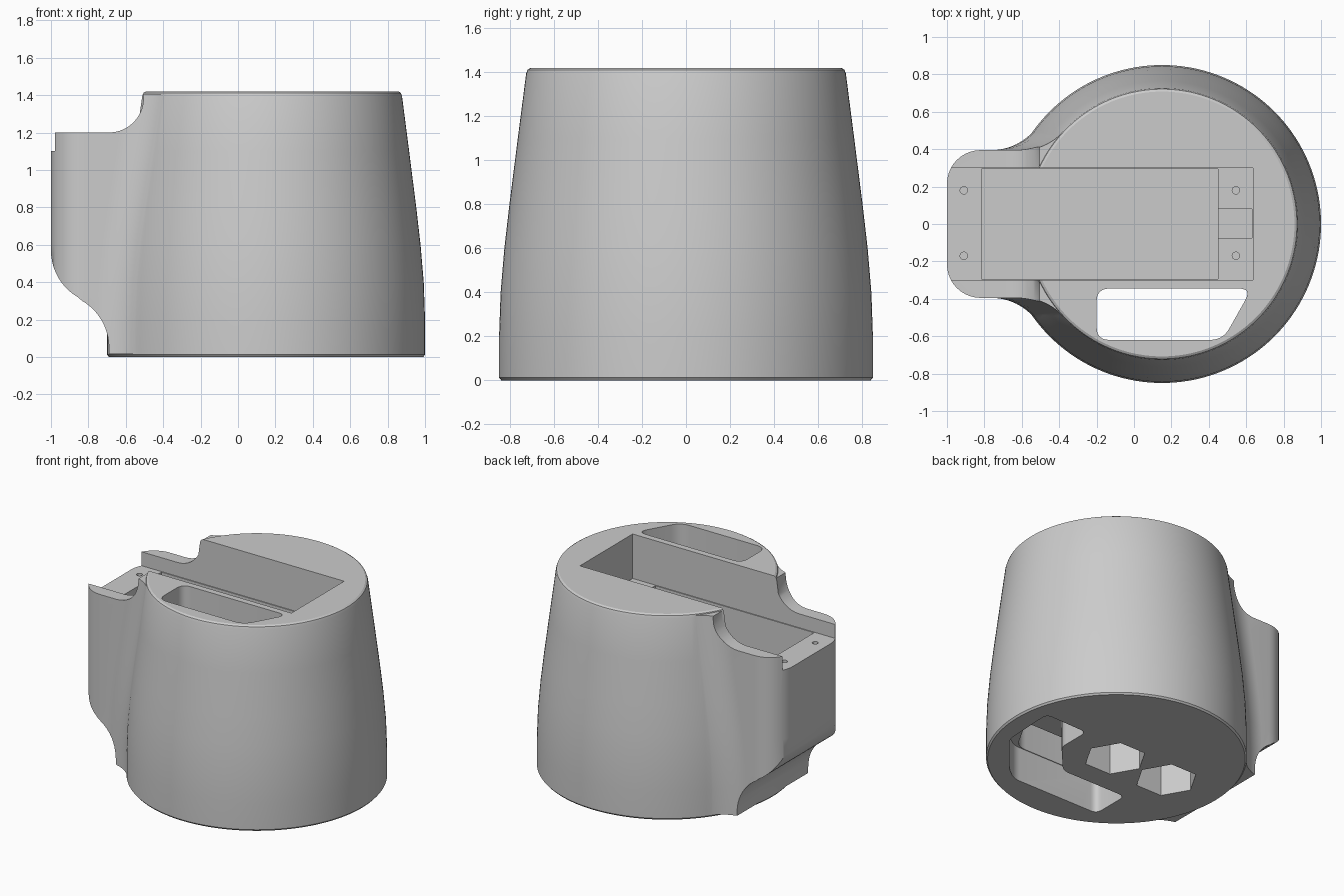
import bpy, bmesh, math
from mathutils import Vector

if "Cube" in bpy.data.objects:
    bpy.data.objects.remove(bpy.data.objects["Cube"])

CX, TOP = 0.15, 1.42
PROFILE = [(0, .84), (.012, .85), (.2, .85), (.4, .843), (.6, .826), (.8, .803),
           (1.1, .765), (1.395, .727), (1.412, .721), (TOP, .708)]

plastic = bpy.data.materials.new("grey plastic")
plastic.diffuse_color = (0.6, 0.6, 0.6, 1)
plastic.use_nodes = True
plastic.node_tree.nodes["Principled BSDF"].inputs["Base Color"].default_value = plastic.diffuse_color


def radius(z):
    for (z0, r0), (z1, r1) in zip(PROFILE[1:], PROFILE[2:8]):
        if z <= z1:
            return r0 + (r1 - r0) * (z - z0) / (z1 - z0)
    return r1 + (z - z1) * -.13


def loft(name, rings):
    """Solid skinned through equal rings of points, capped at both ends."""
    bm = bmesh.new()
    vs = [[bm.verts.new(p) for p in ring] for ring in rings]
    n = len(vs[0])
    for a, b in zip(vs, vs[1:]):
        for i in range(n):
            j = (i + 1) % n
            bm.faces.new((a[i], a[j], b[j], b[i]))
    bm.faces.new(vs[0])
    bm.faces.new(vs[-1])
    bmesh.ops.recalc_face_normals(bm, faces=bm.faces)
    me = bpy.data.meshes.new(name)
    bm.to_mesh(me)
    bm.free()
    me.materials.append(plastic)
    ob = bpy.data.objects.new(name, me)
    bpy.context.collection.objects.link(ob)
    return ob


def prism(name, pts, z0, z1):
    return loft(name, [[(x, y, z) for x, y in pts] for z in (z0, z1)])


def box(name, x0, x1, y0, y1, z0, z1):
    return prism(name, [(x0, y0), (x1, y0), (x1, y1), (x0, y1)], z0, z1)


def arc(cx, cy, r, a0, a1, n=10):
    return [(cx + r * math.cos(math.radians(a0 + (a1 - a0) * i / n)),
             cy + r * math.sin(math.radians(a0 + (a1 - a0) * i / n))) for i in range(n + 1)]


def rounded(pts, r, n=6):
    out = []
    for i, p in enumerate(pts):
        p = Vector(p)
        a = p + (Vector(pts[i - 1]) - p).normalized() * r
        b = p + (Vector(pts[(i + 1) % len(pts)]) - p).normalized() * r
        for k in range(n + 1):
            t = k / n
            out.append(tuple(a * (1 - t) ** 2 + p * 2 * t * (1 - t) + b * t * t))
    return out


def boolean(ob, tool, op):
    m = ob.modifiers.new(op, 'BOOLEAN')
    m.object, m.operation, m.solver = tool, op, 'EXACT'
    bpy.context.view_layer.objects.active = ob
    bpy.ops.object.modifier_apply(modifier=m.name)
    bpy.data.objects.remove(tool)


# tapered round body
N = 144
body = loft("tapered_housing", [[(CX + r * math.cos(math.tau * i / N), r * math.sin(math.tau * i / N), z)
                                 for i in range(N)] for z, r in PROFILE])


# side bump: plan outline flaring into the body, following its taper
def bump_ring(z, rf=.3, w=.395):
    R = radius(z) * .997
    dx = math.sqrt((R + rf) ** 2 - (w + rf) ** 2)
    end = -math.degrees(math.atan2(w + rf, dx))
    half = arc(-.82, w - .18, .18, 180, 90) + arc(CX - dx, w + rf, rf, -90, end, 14) + [(CX, .3)]
    return [(x, y, z) for x, y in half] + [(x, -y, z) for x, y in reversed(half)]


bump = loft("side_bump", [bump_ring(z) for z in (-.05, .2, .4, .6, .8, 1.1, 1.5)])

# side profile trimming the bump above and below
side = ([(.1, .015), (-.69, .015)] + arc(-.98, .05, .29, 0, 60, 10)
        + arc(-.71, .57, .29, 240, 180, 10)
        + [(-1.02, .6), (-1.02, 1.185), (-1.0, 1.2)] + arc(-.69, 1.385, .185, -90, 0, 10)
        + [(-.505, 1.405), (.1, 1.405)])
trim = loft("bump_trim", [[(x, y, z) for x, z in side] for y in (-.8, .8)])
boolean(bump, trim, 'INTERSECT')
boolean(body, bump, 'UNION')

# rectangular pocket, its mounting shelf and the cable notch
cuts = [box("shelf", -1.2, .635, -.3, .3, 1.1, 1.6),
        box("pocket", -.815, .45, -.293, .293, .45, 1.3),
        box("cable_notch", .4, .632, -.075, .08, .85, 1.3)]

# cable slot through the body and wider chamber under it
slot = [(-.2, -.345), (.63, -.345), (.475, -.62), (-.2, -.62)]
chamber = [(-.205, -.34), (.32, -.34), (.525, -.11), (.525, .14), (.87, .15), (.85, -.25), (.6, -.55),
           (.5, -.625), (-.205, -.625)]
cuts += [prism("slot", rounded(slot, .07), -.1, 1.6),
         prism("chamber", rounded(chamber, .05), -.1, .25)]

# hexagonal recesses in the base
for x in (.16, -.275):
    cuts.append(prism("hex", arc(x, 0, .205, 0, 300, 5), -.1, .32))

# screw holes in the shelves
for x in (-.91, .545):
    for y in (-.17, .18):
        cuts.append(prism("screw", arc(x, y, .02, 0, 337.5, 15), .95, 1.3))

for c in cuts:
    boolean(body, c, 'DIFFERENCE')

bpy.ops.object.select_all(action='DESELECT')
body.select_set(True)
bpy.context.view_layer.objects.active = body
bpy.ops.object.shade_smooth_by_angle(angle=math.radians(30))
